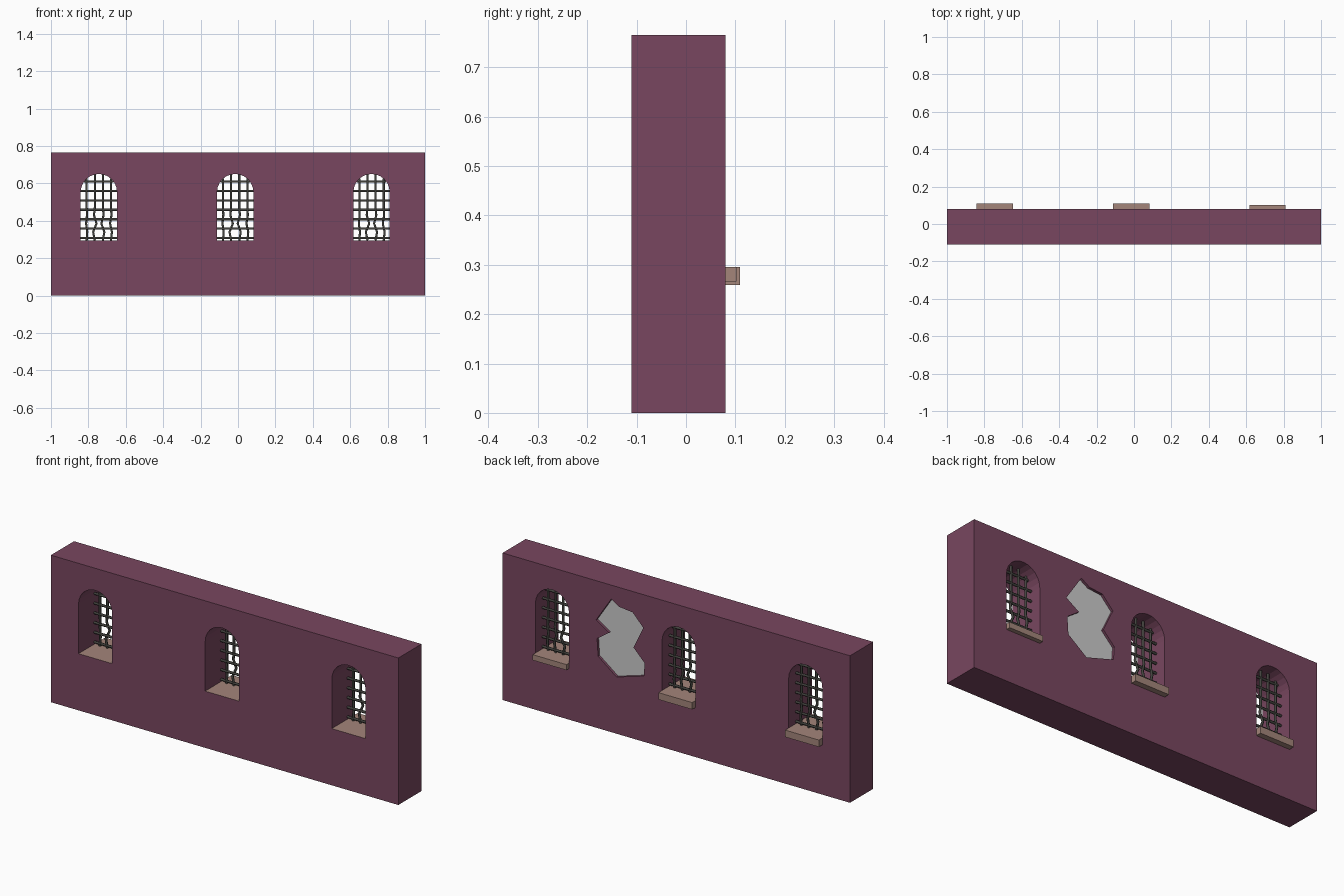
import bpy, bmesh, math

if "Cube" in bpy.data.objects:
    bpy.data.objects.remove(bpy.data.objects["Cube"])

def material(name, rgb):
    m = bpy.data.materials.new(name)
    m.diffuse_color = (*rgb, 1)
    m.use_nodes = True
    m.node_tree.nodes["Principled BSDF"].inputs["Base Color"].default_value = m.diffuse_color
    return m

PLASTER = material("plum plaster", (0.19, 0.062, 0.115))
STONE = material("brown sill stone", (0.37, 0.235, 0.195))
IRON = material("dark iron", (0.055, 0.055, 0.048))
GREY = material("grey masonry", (0.6, 0.6, 0.6))

Y0, Y1, TOP = -0.11, 0.08, 0.765        # wall front, back, height
SILL, SPRING, R = 0.295, 0.553, 0.097   # window sill height, arch spring, half width
WINDOWS = [(-0.744, 0.109, 0.259), (-0.015, 0.109, 0.259), (0.714, 0.102, 0.266)]
BAR_Y = 0.02

def prism(name, outline, y0, y1, mat):
    """Extrude an x-z outline from y0 to y1."""
    bm = bmesh.new()
    face = bm.faces.new([bm.verts.new((x, y0, z)) for x, z in outline])
    ext = bmesh.ops.extrude_face_region(bm, geom=[face])
    bmesh.ops.translate(bm, vec=(0, y1 - y0, 0),
                        verts=[v for v in ext["geom"] if isinstance(v, bmesh.types.BMVert)])
    bmesh.ops.recalc_face_normals(bm, faces=bm.faces)
    me = bpy.data.meshes.new(name)
    bm.to_mesh(me)
    bm.free()
    ob = bpy.data.objects.new(name, me)
    bpy.context.collection.objects.link(ob)
    me.materials.append(mat)
    return ob

def rect(x0, x1, z0, z1):
    return [(x0, z0), (x1, z0), (x1, z1), (x0, z1)]

def cut(target, cutter):
    mod = target.modifiers.new("cut", 'BOOLEAN')
    mod.operation, mod.solver, mod.object = 'DIFFERENCE', 'EXACT', cutter
    bpy.context.view_layer.objects.active = target
    bpy.ops.object.modifier_apply(modifier=mod.name)
    bpy.data.objects.remove(cutter)

# wall with three arched openings
wall = prism("wall", rect(-1, 1, 0, TOP), Y0, Y1, PLASTER)
for cx, _, _ in WINDOWS:
    arch = [(cx - R, SILL), (cx + R, SILL)]
    arch += [(cx + R * math.cos(math.pi * i / 12), SPRING + R * math.sin(math.pi * i / 12))
             for i in range(13)]
    cut(wall, prism("window_cutter", arch, Y0 - 0.1, Y1 + 0.1, PLASTER))

# shallow patch of fallen plaster on the back
patch = [(0.374, 0.693), (0.327, 0.664), (0.251, 0.656), (0.19, 0.592), (0.246, 0.475),
         (0.182, 0.41), (0.187, 0.342), (0.344, 0.295), (0.45, 0.375), (0.456, 0.465),
         (0.388, 0.513), (0.462, 0.56)]
cut(wall, prism("patch_cutter", patch, Y1 - 0.013, Y1 + 0.1, PLASTER))

# colour the window floors and the exposed patch
wall.data.materials.clear()
for m in (PLASTER, STONE, GREY):
    wall.data.materials.append(m)
for p in wall.data.polygons:
    p.material_index = 0
    if p.normal.z > 0.9 and abs(p.center.z - SILL) < 0.002 and abs(p.center.y) < 0.05:
        p.material_index = 1
    elif p.normal.y > 0.9 and p.center.y < Y1 - 0.005:
        p.material_index = 2

def grille(name, cx):
    """Iron bars following the arch, with the uprights bent near the bottom."""
    cu = bpy.data.curves.new(name, 'CURVE')
    cu.dimensions = '3D'
    cu.bevel_depth, cu.bevel_resolution, cu.use_fill_caps = 0.0065, 1, True

    def bar(points):
        sp = cu.splines.new('POLY')
        sp.points.add(len(points) - 1)
        for q, p in zip(sp.points, points):
            q.co = (*p, 1)

    for i, dx in enumerate((-0.065, -0.0215, 0.0215, 0.065)):
        x, top = cx + dx, SPRING + math.sqrt(R * R - dx * dx)
        b = (0.003, -0.009, 0.008, 0.005)[i]
        bar([(x, BAR_Y, SILL), (x + b, BAR_Y, 0.34), (x - b, BAR_Y + 0.006, 0.385),
             (x + b * 0.5, BAR_Y, 0.43), (x, BAR_Y, 0.47), (x, BAR_Y, top)])
    for i in range(7):
        z = 0.307 + 0.0505 * i
        h = R if z < SPRING else math.sqrt(R * R - (z - SPRING) ** 2)
        bar([(cx - h, BAR_Y, z), (cx + h, BAR_Y, z)])
    cu.materials.append(IRON)
    ob = bpy.data.objects.new(name, cu)
    bpy.context.collection.objects.link(ob)
    bpy.ops.object.select_all(action='DESELECT')
    ob.select_set(True)
    bpy.context.view_layer.objects.active = ob
    bpy.ops.object.convert(target='MESH')

# projecting sills and barred grilles
for side, (cx, y_end, z0) in zip(("left", "middle", "right"), WINDOWS):
    prism(side + "_sill", rect(cx - R, cx + R, z0, SILL), Y1, y_end, STONE)
    grille(side + "_grille", cx)
